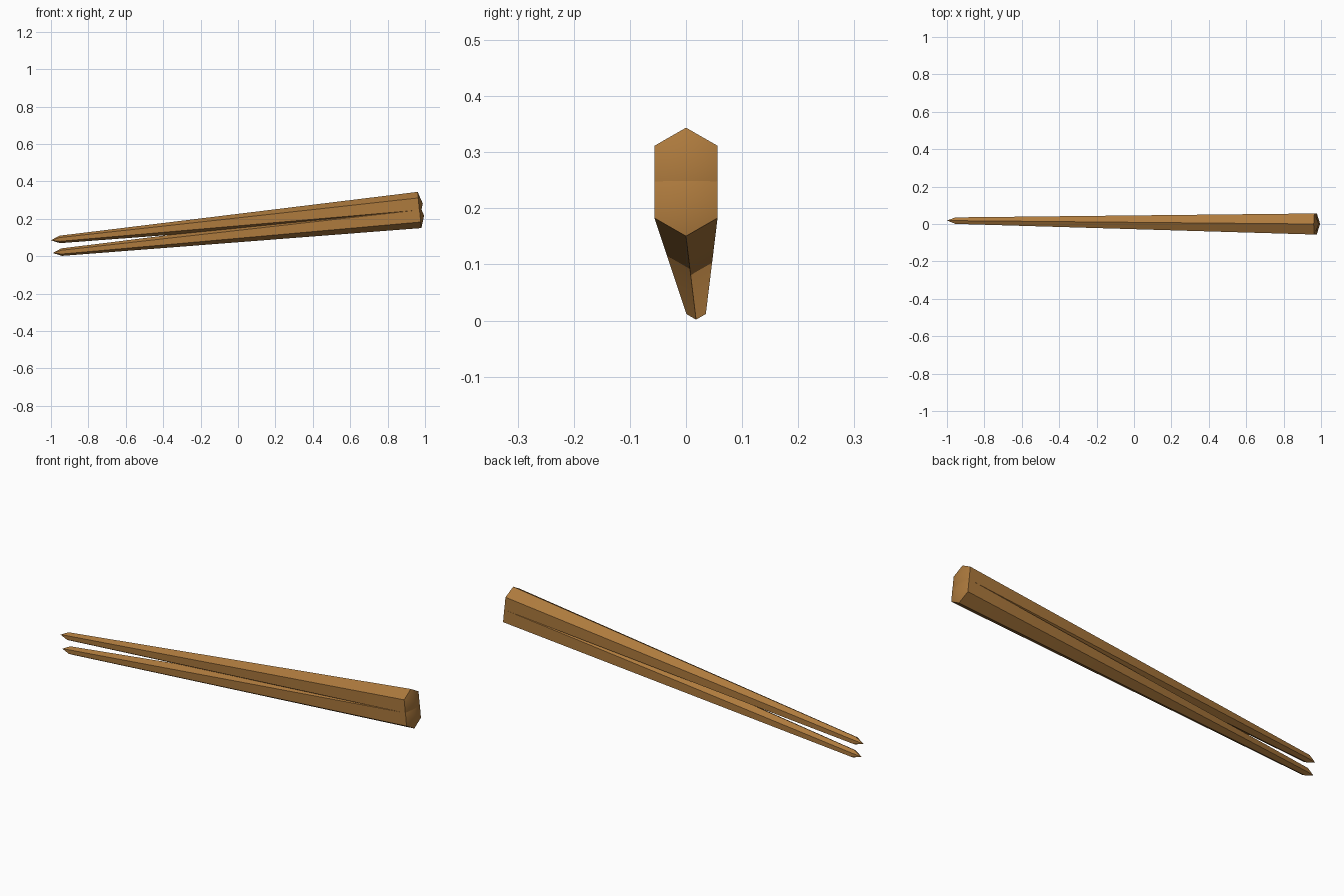
import bpy, bmesh, math
from mathutils import Vector

if "Cube" in bpy.data.objects:
    bpy.data.objects.remove(bpy.data.objects["Cube"])

wood = bpy.data.materials.new("warm_wood")
wood.diffuse_color = (0.42, 0.195, 0.047, 1)
wood.use_nodes = True
wood.node_tree.nodes["Principled BSDF"].inputs["Base Color"].default_value = wood.diffuse_color


def chopstick(name, tip, neck, butt, cap, r_neck=0.02, r_butt=0.065, sides=6):
    """Tapered hexagonal stick with a pointed tip and a shallow domed end."""
    tip, neck, butt, cap = map(Vector, (tip, neck, butt, cap))
    axis = (butt - neck).normalized()
    side = Vector((0, 0, 1)).cross(axis).normalized()
    up = axis.cross(side)
    bm = bmesh.new()

    def ring(center, r):
        return [bm.verts.new(center + r * (math.cos(a) * up + math.sin(a) * side))
                for a in (i * math.tau / sides for i in range(sides))]

    small, big = ring(neck, r_neck), ring(butt, r_butt)
    point, crown = bm.verts.new(tip), bm.verts.new(cap)
    for i in range(sides):
        j = (i + 1) % sides
        bm.faces.new((small[i], small[j], big[j], big[i]))   # long flat
        bm.faces.new((point, small[j], small[i]))            # tip facet
        bm.faces.new((crown, big[i], big[j]))                # end cap facet
    bmesh.ops.recalc_face_normals(bm, faces=bm.faces)
    mesh = bpy.data.meshes.new(name)
    bm.to_mesh(mesh)
    bm.free()
    mesh.materials.append(wood)
    ob = bpy.data.objects.new(name, mesh)
    bpy.context.collection.objects.link(ob)
    # Soft end cap, crisp hexagon edges
    bpy.ops.object.select_all(action='DESELECT')
    ob.select_set(True)
    bpy.context.view_layer.objects.active = ob
    bpy.ops.object.shade_smooth_by_angle(angle=math.radians(30))


chopstick("lower_chopstick", (-0.99, 0.019, 0.017), (-0.943, 0.018, 0.0215),
          (0.974, 0, 0.215), (0.995, 0, 0.217))
chopstick("upper_chopstick", (-1.0, 0.019, 0.085), (-0.953, 0.018, 0.0895),
          (0.967, 0, 0.279), (0.988, 0, 0.281))
